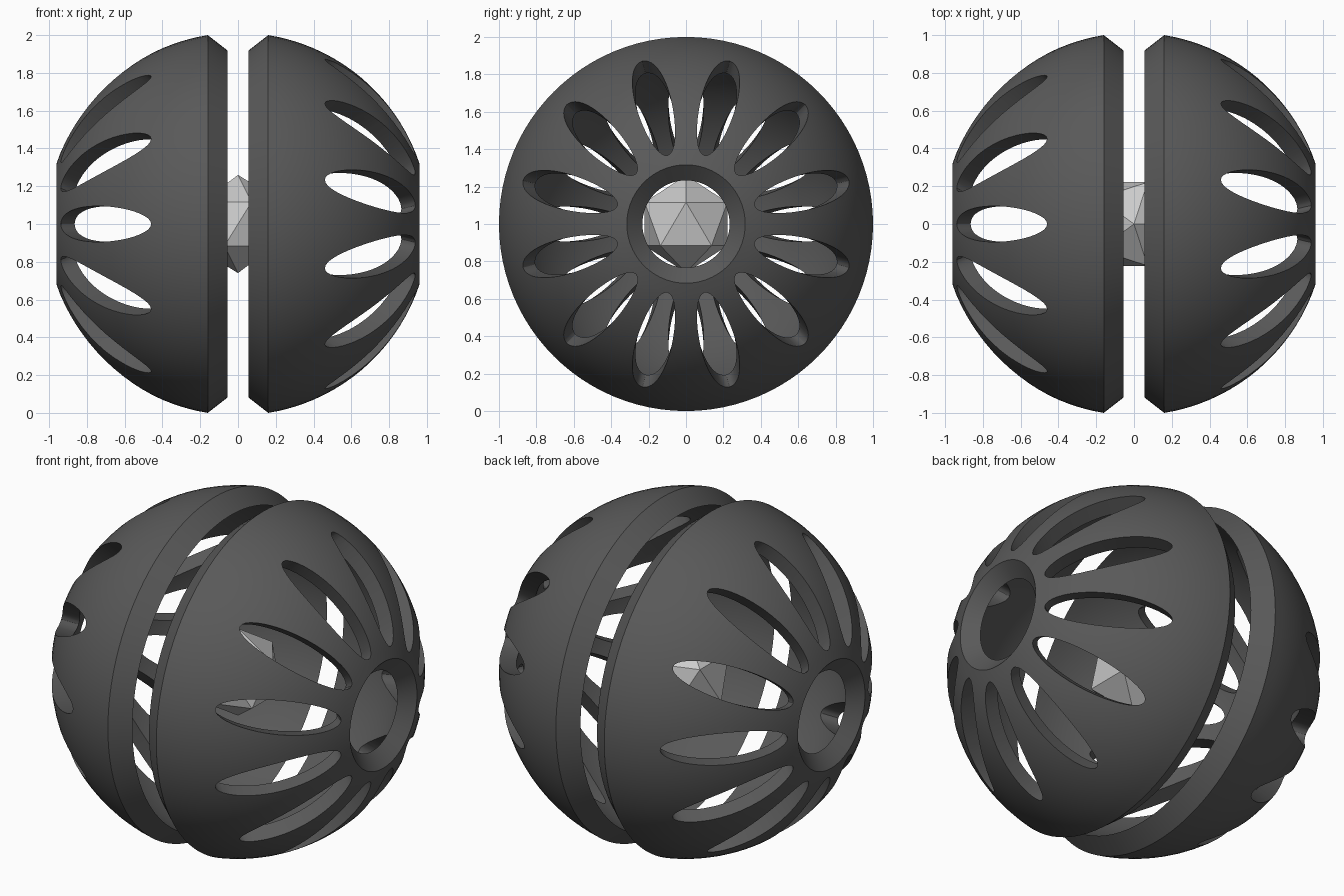
import bpy, bmesh
from math import sin, cos, pi, radians, acos
from mathutils import Vector

if "Cube" in bpy.data.objects:
    bpy.data.objects.remove(bpy.data.objects["Cube"])

CENTRE = Vector((0, 0, 1))
R_OUT, R_IN = 1.0127, 0.92
SEG, ARC = 96, 18


def material(name, v):
    m = bpy.data.materials.new(name)
    m.diffuse_color = (v, v, v, 1)
    m.use_nodes = True
    m.node_tree.nodes["Principled BSDF"].inputs["Base Color"].default_value = m.diffuse_color
    return m


def make_object(name, bm):
    bmesh.ops.recalc_face_normals(bm, faces=bm.faces[:])
    me = bpy.data.meshes.new(name)
    bm.to_mesh(me)
    bm.free()
    ob = bpy.data.objects.new(name, me)
    bpy.context.collection.objects.link(ob)
    return ob


def arc(radius, x0, x1):
    a0, a1 = acos(x0 / radius), acos(x1 / radius)
    pts = [a0 + (a1 - a0) * i / ARC for i in range(ARC + 1)]
    return [(radius * cos(a), radius * sin(a)) for a in pts]


def lathe_shell(name, side):
    # closed section: outer arc, sloped rim, inner arc, sloped hole edge
    profile = arc(R_OUT, 0.962, 0.16) + arc(R_IN, 0.055, 0.89)
    bm = bmesh.new()
    rings = []
    for k in range(SEG):
        a = 2 * pi * k / SEG
        rings.append([bm.verts.new(CENTRE + Vector((side * x, r * cos(a), r * sin(a))))
                      for x, r in profile])
    n = len(profile)
    for k in range(SEG):
        p, q = rings[k], rings[(k + 1) % SEG]
        for i in range(n):
            j = (i + 1) % n
            bm.faces.new((p[i], p[j], q[j], q[i]))
    return make_object(name, bm)


def slot_cutter(name, side, offset):
    # twelve elliptical plugs pointing outwards around the x axis
    bm = bmesh.new()
    tilt, steps = radians(42.5), 40
    for k in range(12):
        a = offset + k * pi / 6
        radial = Vector((0, cos(a), sin(a)))
        axis = Vector((side, 0, 0))
        out = axis * cos(tilt) + radial * sin(tilt)
        along = radial * cos(tilt) - axis * sin(tilt)
        across = Vector((0, -sin(a), cos(a)))
        loops = []
        for d in (0.78, 1.15):
            loops.append([bm.verts.new(CENTRE + out * d
                                       + along * 0.354 * cos(2 * pi * i / steps)
                                       + across * 0.095 * sin(2 * pi * i / steps))
                          for i in range(steps)])
        lo, hi = loops
        bm.faces.new(lo)
        bm.faces.new(hi)
        for i in range(steps):
            j = (i + 1) % steps
            bm.faces.new((lo[i], lo[j], hi[j], hi[i]))
    ob = make_object(name, bm)
    ob.hide_render = True
    return ob


dark = material("dark_grey", 0.1)
light = material("light_grey", 0.6)

# two slotted half shells, slots staggered between the halves
for name, side, offset in (("right_shell", 1, radians(15)), ("left_shell", -1, 0)):
    shell = lathe_shell(name, side)
    cutter = slot_cutter(name + "_cutter", side, offset)
    mod = shell.modifiers.new("slots", 'BOOLEAN')
    mod.operation = 'DIFFERENCE'
    mod.solver = 'EXACT'
    mod.object = cutter
    bpy.ops.object.select_all(action='DESELECT')
    bpy.context.view_layer.objects.active = shell
    shell.select_set(True)
    bpy.ops.object.modifier_apply(modifier=mod.name)
    bpy.data.objects.remove(cutter, do_unlink=True)
    bpy.ops.object.shade_smooth_by_angle(angle=radians(30))
    shell.data.materials.clear()
    shell.data.materials.append(dark)

# faceted core
bpy.ops.mesh.primitive_ico_sphere_add(subdivisions=1, radius=0.26, location=CENTRE)
core = bpy.context.object
core.name = "core"
core.data.materials.append(light)
